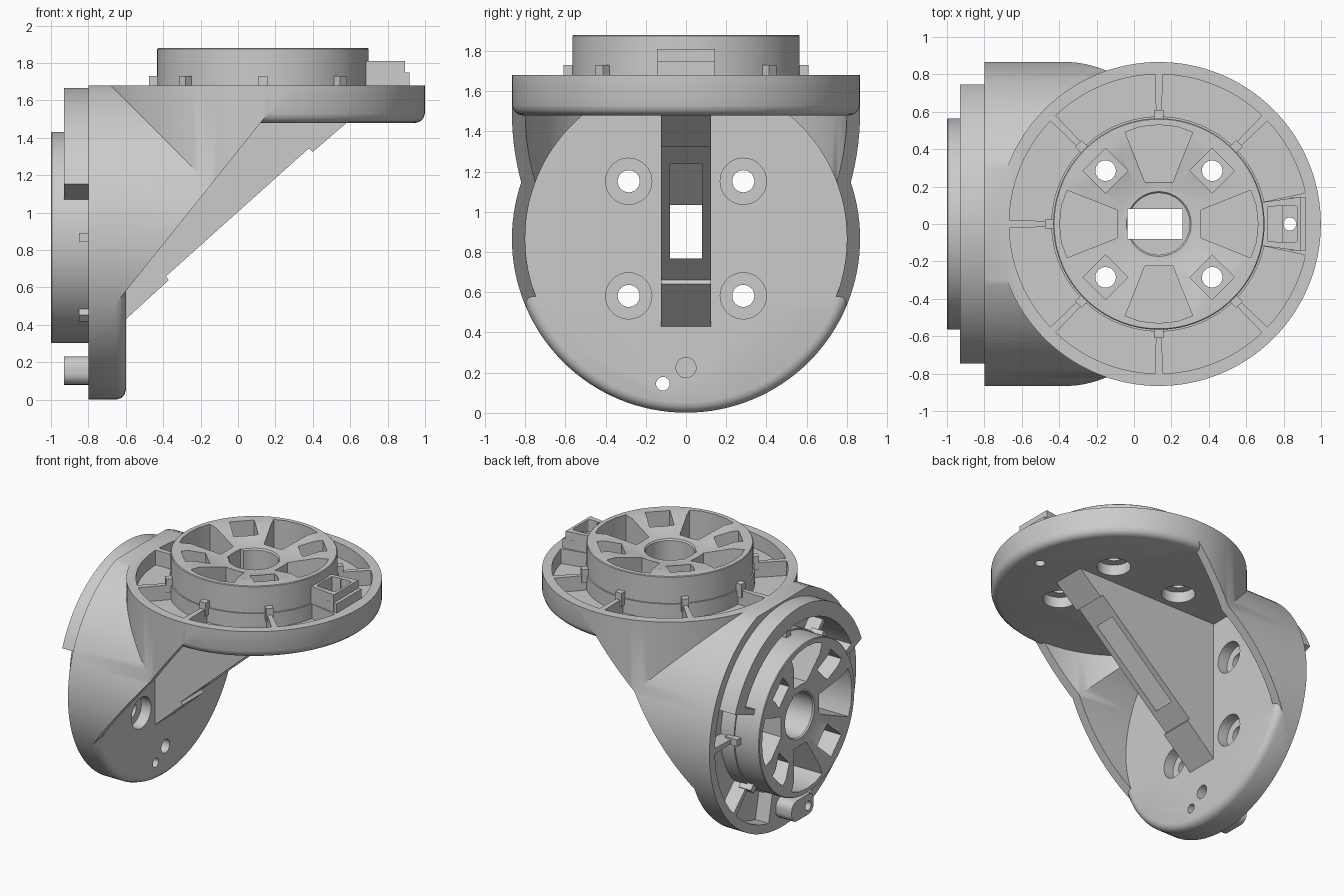
import bpy, bmesh
from math import sin, cos, radians, pi
from mathutils import Matrix

if "Cube" in bpy.data.objects:
    bpy.data.objects.remove(bpy.data.objects["Cube"])

# Local frames: flange outer face at local z = 0, hub pointing along +z
TOP = Matrix.Translation((0.133, 0, 1.68))
SIDE = Matrix(((0, 0, -1, -0.8), (0, -1, 0, 0), (-1, 0, 0, 0.867), (0, 0, 0, 1)))
FRONT = Matrix(((1, 0, 0, 0), (0, 0, -1, 0), (0, 1, 0, 0), (0, 0, 0, 1)))  # x-z profiles


def layers(name, rings, M):
    """Closed solid skinned through point rings of equal length."""
    bm = bmesh.new()
    rows = [[bm.verts.new(M @ Matrix.Translation(p).translation) for p in r] for r in rings]
    n = len(rows[0])
    bm.faces.new(rows[0][::-1])
    bm.faces.new(rows[-1])
    for a, b in zip(rows, rows[1:]):
        for i in range(n):
            j = (i + 1) % n
            bm.faces.new((a[i], a[j], b[j], b[i]))
    bmesh.ops.recalc_face_normals(bm, faces=bm.faces)
    me = bpy.data.meshes.new(name)
    bm.to_mesh(me)
    bm.free()
    ob = bpy.data.objects.new(name, me)
    bpy.context.collection.objects.link(ob)
    return ob


def prism(pts, z0, z1, M, name="tool"):
    return layers(name, [[(x, y, z) for x, y in pts] for z in (z0, z1)], M)


def circle(r, cx=0, cy=0, n=32):
    return [(cx + r * cos(2 * pi * i / n), cy + r * sin(2 * pi * i / n)) for i in range(n)]


def lathe(profile, M, n=128):
    return layers("tool", [[(x, y, z) for x, y in circle(r, n=n)] for r, z in profile], M)


def sector(r0, r1, a0, a1):
    n = max(2, int(abs(a1 - a0) / 3))
    ang = [radians(a0 + (a1 - a0) * i / n) for i in range(n + 1)]
    return [(r1 * cos(a), r1 * sin(a)) for a in ang] + [(r0 * cos(a), r0 * sin(a)) for a in ang[::-1]]


def rounded(x0, x1, y0, y1, r):
    out = []
    for cx, cy, a in ((x1 - r, y1 - r, 0), (x0 + r, y1 - r, 90), (x0 + r, y0 + r, 180), (x1 - r, y0 + r, 270)):
        out += [(cx + r * cos(radians(a + k * 15)), cy + r * sin(radians(a + k * 15))) for k in range(7)]
    return out


def turn(pts, deg):
    c, s = cos(radians(deg)), sin(radians(deg))
    return [(x * c - y * s, x * s + y * c) for x, y in pts]


def boolean(ob, op, tool):
    m = ob.modifiers.new("b", 'BOOLEAN')
    m.operation, m.solver, m.object = op, 'MANIFOLD', tool
    bpy.context.view_layer.objects.active = ob
    bpy.context.view_layer.update()
    bpy.ops.object.modifier_apply(modifier=m.name)
    bpy.data.objects.remove(tool)


R = 0.866
# Elbow shell: two crossing cylinders trimmed by the diagonal
body = prism(circle(R, n=128), -1.7, 0, SIDE, "elbow_bracket")
boolean(body, 'UNION', prism(circle(R, n=128), -1.6, 0, TOP))
boolean(body, 'INTERSECT', prism([(-0.8, 0.33), (0.28, 1.68), (-0.8, 1.68)], -1, 1, FRONT))

# Hollow inside of the elbow
cavity = prism(circle(0.80, n=128), -1.9, -0.1, SIDE)
boolean(cavity, 'UNION', prism(circle(0.80, n=128), -1.6, -0.1, TOP))
boolean(cavity, 'INTERSECT', prism([(-0.6, 0.2), (0.6, 0.2), (0.6, 1.48), (-0.6, 1.48)], -1, 1, FRONT))
boolean(body, 'DIFFERENCE', cavity)

# Round flanges with softened inner rim
rim = [(0.815, -0.2), (0.838, -0.194), (0.857, -0.177), (R, -0.15), (R, 0)]
side_flange = lathe(rim, SIDE)
boolean(side_flange, 'INTERSECT', prism([(-2, -1), (2, -1), (2, 1.68), (-2, 1.68)], -2, 2, FRONT))
boolean(body, 'UNION', side_flange)
boolean(body, 'UNION', lathe(rim, TOP))

# Central rib with its recessed diagonal face
rib = [(-0.62, 0.42), (-0.6, 0.43), (-0.37, 0.64), (-0.385, 0.66), (0.38, 1.345),
       (0.4, 1.325), (0.58, 1.48), (0.58, 1.5), (-0.62, 1.5)]
boolean(body, 'UNION', prism(rib, -0.125, 0.125, FRONT))

for M in (TOP, SIDE):
    # Ring recess split by eight radial ribs, wider at the lug
    for k in range(8):
        a0 = 45 * k + (12 if k == 0 else 1.5)
        a1 = 45 * k + 45 - (12 if k == 7 else 1.5)
        boolean(body, 'DIFFERENCE', prism(sector(0.575, 0.80, a0, a1), -0.11, 0.05, M))
    # Raised hub and rib posts
    boolean(body, 'UNION', lathe([(0.565, -0.05), (0.565, 0.195), (0.56, 0.2)], M))
    for k in range(1, 8):
        post = [(0.54, -0.025), (0.61, -0.025), (0.61, 0.025), (0.54, 0.025)]
        boolean(body, 'UNION', prism(turn(post, 45 * k), -0.05, 0.05, M))
    # Dished hub top
    boolean(body, 'DIFFERENCE', lathe([(0.22, 0.14), (0.48, 0.21)], M))
    # Hub pockets, screw pockets, screw holes and counterbores
    for k in range(4):
        pocket = [(0.225, -0.075), (0.49, -0.18), (0.52, -0.1), (0.53, 0), (0.52, 0.1), (0.49, 0.18), (0.225, 0.075)]
        boolean(body, 'DIFFERENCE', prism(turn(pocket, 90 * k), -0.08, 0.3, M))
        sx, sy = turn([(0.285, 0.285)], 90 * k)[0]
        boolean(body, 'DIFFERENCE', prism(circle(0.12, sx, sy, 4), 0, 0.3, M))
        boolean(body, 'DIFFERENCE', prism(circle(0.055, sx, sy), -0.3, 0.1, M))
        boolean(body, 'DIFFERENCE', prism(circle(0.115, sx, sy), -0.25, -0.12, M))
    # Centre bore
    boolean(body, 'DIFFERENCE', lathe([(0.165, -0.17), (0.165, 0.13), (0.19, 0.16), (0.19, 0.3)], M, 48))

# Cable passage joining both bores through the rib
passage = [(-1.1, 0.75), (-1.1, 1.035), (-0.35, 1.035), (-0.035, 1.35), (-0.035, 2), (0.26, 2),
           (0.26, 1.18), (0.4, 1.05), (0, 0.6), (-0.2, 0.77)]
boolean(body, 'DIFFERENCE', prism(passage, -0.08, 0.08, FRONT))

# Locating lug on the top flange
boolean(body, 'UNION', prism([(0.54, -0.115), (0.76, -0.145), (0.76, 0.145), (0.54, 0.115)], -0.05, 0.13, TOP))
boolean(body, 'UNION', prism([(0.7, -0.14), (0.785, -0.145), (0.785, 0.145), (0.7, 0.14)], -0.05, 0.07, TOP))
boolean(body, 'DIFFERENCE', prism([(0.58, -0.09), (0.66, -0.1), (0.66, 0.1), (0.58, 0.09)], -0.08, 0.2, TOP))
boolean(body, 'DIFFERENCE', prism(rounded(0.66, 0.74, -0.1, 0.1, 0.02), 0.04, 0.2, TOP))
boolean(body, 'DIFFERENCE', prism(circle(0.035, 0.70), -0.3, 0.3, TOP))

# Collar around the upper half of the side hub
boolean(body, 'UNION', prism(sector(0.69, 0.80, 111, 249), -0.12, 0.13, SIDE))
for a in (111, 245):
    boolean(body, 'UNION', prism(sector(0.55, 0.80, a, a + 4), -0.12, 0.13, SIDE))

# Lower side lug with pin hole and blind dimple
boolean(body, 'UNION', prism(rounded(0.635, 0.787, -0.08, 0.18, 0.06), -0.12, 0.13, SIDE))
boolean(body, 'DIFFERENCE', prism(circle(0.034, 0.722, 0.115), -0.3, 0.3, SIDE))
boolean(body, 'DIFFERENCE', prism(circle(0.05, 0.642, 0), -0.25, -0.07, SIDE))

# Smooth shading with crisp edges
bpy.ops.object.select_all(action='DESELECT')
body.select_set(True)
bpy.context.view_layer.objects.active = body
bpy.ops.object.shade_smooth_by_angle(angle=radians(30))
